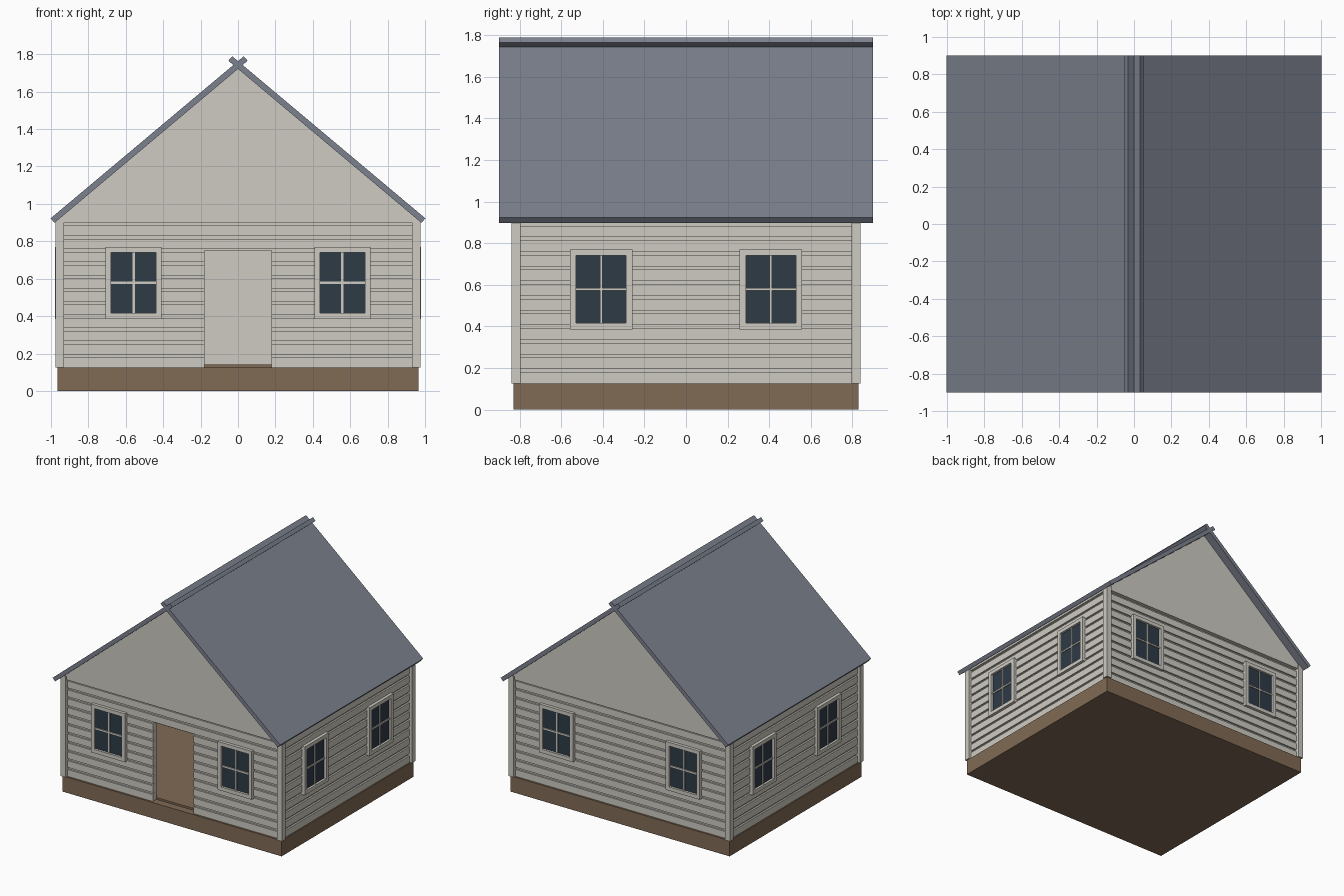
import bpy
import bmesh
import math
from mathutils import Matrix, Vector

if "Cube" in bpy.data.objects:
    bpy.data.objects.remove(bpy.data.objects["Cube"], do_unlink=True)


def material(name, colour):
    mat = bpy.data.materials.new(name)
    mat.use_nodes = True
    mat.diffuse_color = (*colour, 1)
    mat.node_tree.nodes["Principled BSDF"].inputs["Base Color"].default_value = (*colour, 1)
    return mat


CREAM = material("cream paint", (0.62, 0.60, 0.54))
BROWN = material("brown base", (0.22, 0.145, 0.09))
SLATE = material("slate grey roof", (0.20, 0.22, 0.27))
GLASS = material("dark blue glass", (0.027, 0.043, 0.062))


def add_box(bm, low, high):
    low, high = Vector(low), Vector(high)
    size = Matrix.Diagonal((*(high - low), 1))
    bmesh.ops.create_cube(bm, size=1, matrix=Matrix.Translation((low + high) / 2) @ size)


def build(name, mat, boxes, place=None):
    """One object made of boxes given as (low corner, high corner)."""
    bm = bmesh.new()
    for low, high in boxes:
        add_box(bm, low, high)
    mesh = bpy.data.meshes.new(name)
    bm.to_mesh(mesh)
    bm.free()
    mesh.materials.append(mat)
    obj = bpy.data.objects.new(name, mesh)
    bpy.context.collection.objects.link(obj)
    if place:
        obj.matrix_world = place
    return obj


BASE, EAVE = 0.125, 0.9          # wall bottom and top
WALL_X, WALL_Y = 0.955, 0.815    # outer face of the siding
DOOR_W, DOOR_TOP = 0.18, 0.75
THICK, GROOVE = 0.05, 0.013
BOARDS, GAP = 11, 0.016

# Foundation and raised floor
build("foundation", BROWN, [((-0.965, -0.83, 0), (0.965, 0.83, BASE))])
build("floor", BROWN, [((-0.92, -0.77, BASE), (0.92, 0.77, 0.14))])


def wall_strip(half, bottom, top, front, back, door):
    """Boxes for one horizontal strip of wall, split by the doorway."""
    if not door or bottom >= DOOR_TOP:
        return [((-half, front, bottom), (half, back, top))]
    if top > DOOR_TOP:
        return (wall_strip(half, bottom, DOOR_TOP, front, back, True)
                + wall_strip(half, DOOR_TOP, top, front, back, True))
    return [((-half, front, bottom), (-DOOR_W, back, top)),
            ((DOOR_W, front, bottom), (half, back, top))]


def window(name, x, face, turn):
    """Framed window with four panes on a wall facing -y."""
    w, h, rim, z = 0.15, 0.1925, 0.03, 0.578
    f, b = -face - 0.024, -face + 0.03
    iw, ih, bar = w - rim, h - rim, 0.006
    build(name + "_frame", CREAM, [
        ((x - w, f, z - h), (x - iw, b, z + h)),
        ((x + iw, f, z - h), (x + w, b, z + h)),
        ((x - iw, f, z - h), (x + iw, b, z - ih)),
        ((x - iw, f, z + ih), (x + iw, b, z + h)),
        ((x - bar, f + 0.01, z - ih), (x + bar, b, z + ih)),
        ((x - iw, f + 0.01, z - bar), (x + iw, b, z + bar))], turn)
    build(name + "_glass", GLASS,
          [((x - iw, -face - 0.006, z - ih), (x + iw, -face + 0.002, z + ih))], turn)


# Four walls with grooved siding, each with two windows
sides = [("front", 0, WALL_X, WALL_Y, 0.558), ("left", 90, WALL_Y, WALL_X, 0.408),
         ("back", 180, WALL_X, WALL_Y, 0.558), ("right", 270, WALL_Y, WALL_X, 0.408)]
pitch = (EAVE - BASE) / BOARDS
for side, angle, half, face, win_x in sides:
    turn = Matrix.Rotation(math.radians(angle), 4, "Z")
    door = side == "front"
    build(side + "_wall", CREAM, wall_strip(
        half - 0.02, BASE, EAVE, -face + GROOVE, -face + THICK, door), turn)
    boards = []
    for i in range(BOARDS):
        z = BASE + i * pitch
        boards += wall_strip(half - 0.02, z, z + pitch - GAP, -face, -face + GROOVE, door)
    build(side + "_siding", CREAM, boards, turn)
    for label, s in (("a", -1), ("b", 1)):
        window(f"{side}_window_{label}", s * win_x, face, turn)

# Corner posts
for label, sx, sy in (("front_left", 1, -1), ("front_right", -1, -1),
                      ("back_left", 1, 1), ("back_right", -1, 1)):
    c = Vector((sx * 0.9525, sy * 0.8175, 0))
    build(label + "_corner_post", CREAM, [
        (c + Vector((-0.0225, -0.0225, BASE)), c + Vector((0.0225, 0.0225, 0.93)))])

# Gable block under the roof
SLOPE = math.radians(40)
RIDGE = 1.742
bm = bmesh.new()
eave_z = RIDGE - 0.96 * math.tan(SLOPE)
profile = [(-0.96, EAVE), (0.96, EAVE), (0.96, eave_z), (0, RIDGE), (-0.96, eave_z)]
face = bm.faces.new([bm.verts.new((x, -0.832, z)) for x, z in profile])
sweep = bmesh.ops.extrude_face_region(bm, geom=[face])
bmesh.ops.translate(bm, vec=(0, 1.664, 0),
                    verts=[v for v in sweep["geom"] if isinstance(v, bmesh.types.BMVert)])
bmesh.ops.recalc_face_normals(bm, faces=bm.faces)
mesh = bpy.data.meshes.new("gable")
bm.to_mesh(mesh)
bm.free()
mesh.materials.append(CREAM)
bpy.context.collection.objects.link(bpy.data.objects.new("gable", mesh))

# Two roof slabs crossing at the ridge
for label, s in (("left", 1), ("right", -1)):
    place = Matrix.Translation((s * 0.475, 0, 1.344)) @ Matrix.Rotation(s * SLOPE, 4, "Y")
    build(label + "_roof_slab", SLATE, [((-0.674, -0.9, -0.016), (0.674, 0.9, 0.016))], place)
